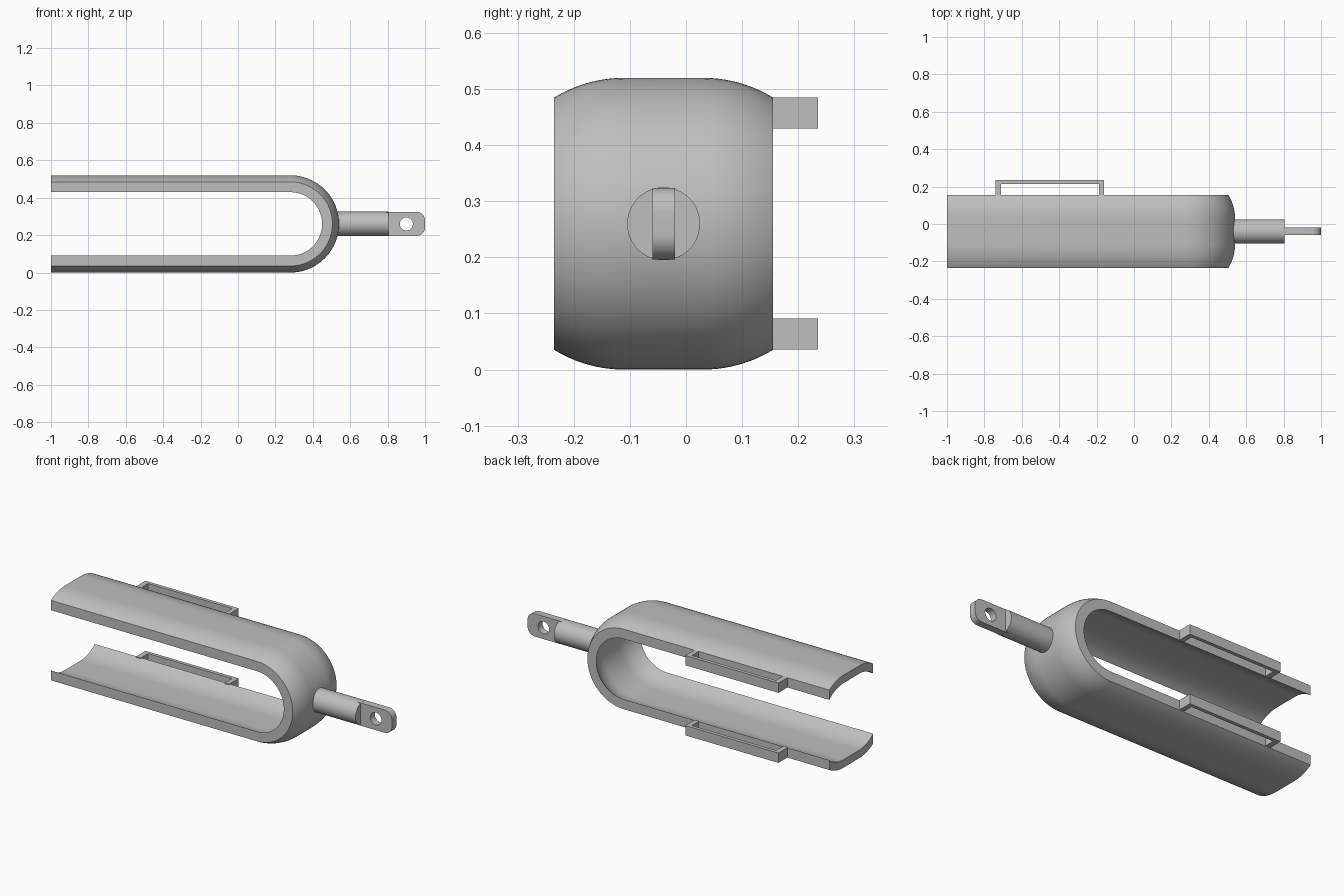
import bpy, bmesh
from math import sin, cos, pi, sqrt, radians
from mathutils import Vector, Matrix

if "Cube" in bpy.data.objects:
    bpy.data.objects.remove(bpy.data.objects["Cube"])

steel = bpy.data.materials.new("grey_metal")
steel.use_nodes = True
GREY = (0.52, 0.52, 0.52, 1)
steel.diffuse_color = GREY
steel.node_tree.nodes["Principled BSDF"].inputs["Base Color"].default_value = GREY

MID_Y, MID_Z = -0.04, 0.26   # axis of the fork and rod
BEND_X = 0.28                # centre of the U bend
HALF_W, FLAT = 0.195, 0.07   # half width, half width of the flat crown


def finish(name, bm):
    """Turn a bmesh into a shaded object."""
    bmesh.ops.recalc_face_normals(bm, faces=bm.faces)
    mesh = bpy.data.meshes.new(name)
    bm.to_mesh(mesh)
    bm.free()
    mesh.materials.append(steel)
    ob = bpy.data.objects.new(name, mesh)
    bpy.context.collection.objects.link(ob)
    bpy.ops.object.select_all(action='DESELECT')
    ob.select_set(True)
    bpy.context.view_layer.objects.active = ob
    bpy.ops.object.shade_smooth_by_angle(angle=radians(30))
    return ob


def plate(name, loops, place, depth):
    """Fill closed 2D loops (holes allowed) and extrude them."""
    bm = bmesh.new()
    for loop in loops:
        vs = [bm.verts.new(place(a, b)) for a, b in loop]
        for i, v in enumerate(vs):
            bm.edges.new((v, vs[i - 1]))
    bmesh.ops.triangle_fill(bm, edges=bm.edges[:], use_beauty=True)
    res = bmesh.ops.extrude_face_region(bm, geom=bm.faces[:] + bm.edges[:] + bm.verts[:],
                                        use_keep_orig=True)
    moved = [g for g in res["geom"] if isinstance(g, bmesh.types.BMVert)]
    bmesh.ops.translate(bm, verts=moved, vec=Vector(depth))
    return finish(name, bm)


def arc(cx, cy, r, start, end, n):
    angles = [start + (end - start) * i / n for i in range(n + 1)]
    return [(cx + r * cos(a), cy + r * sin(a)) for a in angles]


def crown(top, radius, n=10):
    """Flat-topped cross-section line with rounded shoulders."""
    ys = [FLAT + (HALF_W - FLAT) * i / n for i in range(n + 1)]
    half = [(y, top - radius + sqrt(radius ** 2 - (y - FLAT) ** 2)) for y in ys]
    return [(-y, r) for y, r in reversed(half)] + half


# Fork: curved section swept along a U path
section = crown(0.26, 0.24) + crown(0.215, 0.195)[::-1]
stations = [(-1, pi / 2)]
stations += [(BEND_X, pi / 2 - pi * i / 48) for i in range(49)]
stations += [(-1, -pi / 2)]
bm = bmesh.new()
rings = [[bm.verts.new((x + r * cos(a), MID_Y + y, MID_Z + r * sin(a)))
          for y, r in section] for x, a in stations]
for r0, r1 in zip(rings, rings[1:]):
    for i in range(len(section)):
        bm.faces.new((r0[i - 1], r0[i], r1[i], r1[i - 1]))
bm.faces.new(rings[0])
bm.faces.new(rings[-1][::-1])
finish("fork", bm)

# Strap loops on the back edges of both arms
bracket = [(-0.74, 0.15), (-0.74, 0.235), (-0.16, 0.235), (-0.16, 0.15),
           (-0.187, 0.15), (-0.187, 0.215), (-0.71, 0.215), (-0.71, 0.15)]
for name, z in (("lower_strap_loop", 0.036), ("upper_strap_loop", 0.43)):
    plate(name, [bracket], lambda a, b: (a, b, z), (0, 0, 0.055))

# Round rod
bm = bmesh.new()
bmesh.ops.create_cone(bm, cap_ends=True, segments=64, radius1=0.065, radius2=0.065,
                      depth=0.305, matrix=Matrix.Translation((0.6525, MID_Y, MID_Z))
                      @ Matrix.Rotation(pi / 2, 4, 'Y'))
finish("rod", bm)

# Flat tongue with rounded corners and a hole
corner = 0.045
outline = [(0.79, -0.064)]
outline += arc(1 - corner, -0.064 + corner, corner, -pi / 2, 0, 10)
outline += arc(1 - corner, 0.064 - corner, corner, 0, pi / 2, 10)
outline += [(0.79, 0.064)]
hole = arc(0.9, 0, 0.035, 0, 2 * pi, 40)[:-1]
plate("tongue", [outline, hole], lambda a, b: (a, MID_Y - 0.02, MID_Z + b), (0, 0.04, 0))
